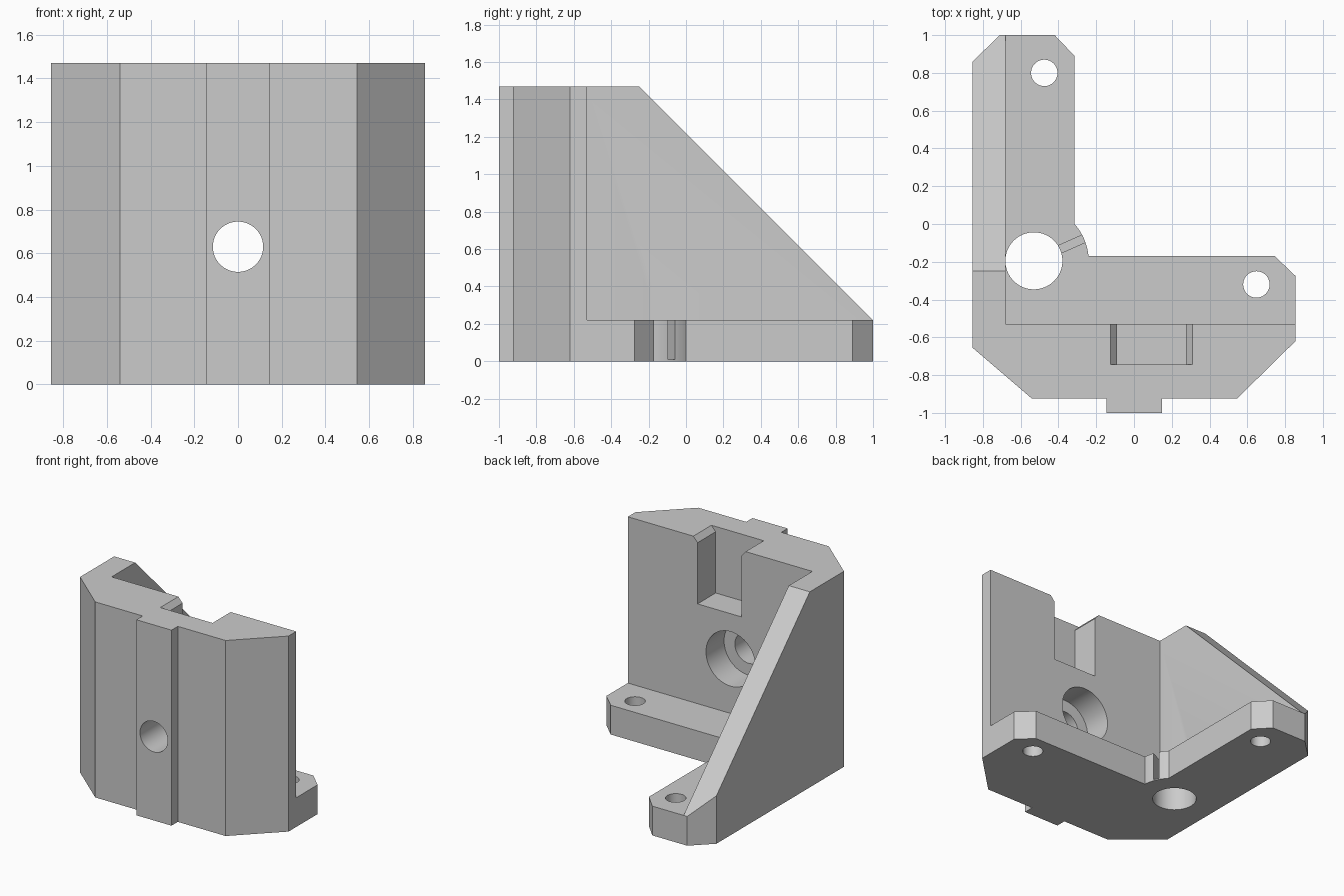
import bpy
from math import sin, cos, radians, atan2
from mathutils import Matrix

cube = bpy.data.objects.get("Cube")
if cube:
    bpy.data.objects.remove(cube, do_unlink=True)

HEIGHT, FOOT = 1.47, 0.22      # overall height, foot plate thickness
WALL_Y, RIB_X = -0.53, -0.68   # inner faces of the wall and the rib
BACK_Y = -0.745                # depth of pocket and counterbore
ROD = (-0.53, -0.195)          # rod hole centre


def prism(name, points, depth, matrix=Matrix()):
    """Extrude a counter-clockwise outline along local z."""
    n = len(points)
    verts = [(x, y, z) for z in (0, depth) for x, y in points]
    faces = [list(range(n))[::-1], list(range(n, 2 * n))]
    faces += [(i, (i + 1) % n, (i + 1) % n + n, i + n) for i in range(n)]
    mesh = bpy.data.meshes.new(name)
    mesh.from_pydata(verts, [], faces)
    mesh.transform(matrix)
    obj = bpy.data.objects.new(name, mesh)
    bpy.context.collection.objects.link(obj)
    return obj


def circle(r, n=64):
    return [(r * cos(radians(360 * i / n)), r * sin(radians(360 * i / n))) for i in range(n)]


def rect(x0, x1, y0, y1):
    return [(x0, y0), (x1, y0), (x1, y1), (x0, y1)]


def at(x, y, z):
    return Matrix.Translation((x, y, z))


# Rounded boss in the inner corner of the foot
boss_r = 0.29
a0 = atan2(-0.17 - ROD[1], 0.289)
a1 = atan2(-ROD[1], 0.215)
boss = [(ROD[0] + boss_r * cos(a0 + (a1 - a0) * i / 12),
         ROD[1] + boss_r * sin(a0 + (a1 - a0) * i / 12)) for i in range(13)]

# Plan outline with front rail and chamfered corners
outline = [(-0.855, -0.655), (-0.54, -0.925), (-0.145, -0.925), (-0.145, -1),
           (0.147, -1), (0.147, -0.925), (0.545, -0.925), (0.855, -0.62),
           (0.855, -0.275), (0.745, -0.17)] + boss + [
           (-0.315, 0.89), (-0.42, 1), (-0.71, 1), (-0.855, 0.86)]
bracket = prism("corner_bracket", outline, HEIGHT)

# Local x, y, z -> world y, z, x  and  world x, z, -y
along_x = Matrix(((0, 0, 1, 0), (1, 0, 0, 0), (0, 1, 0, 0), (0, 0, 0, 1)))
along_y = Matrix.Rotation(radians(90), 4, "X")

cutters = [
    # Space above the foot plate
    prism("foot_space", rect(RIB_X, 2, WALL_Y, 2), 2, at(0, 0, FOOT)),
    # Sloping edge of the side rib
    prism("rib_slope", [(-0.25, HEIGHT), (1.25, -0.03), (2, HEIGHT), (2, 2), (-0.78, 2)],
          1, at(-1, 0, 0) @ along_x),
    # Pocket at the top of the wall, flared at the rim
    prism("top_pocket", [(-0.09, 0.97), (0.275, 0.97), (0.275, HEIGHT - 0.04),
                         (0.31, HEIGHT), (0.31, 1.6), (-0.125, 1.6),
                         (-0.125, HEIGHT), (-0.09, HEIGHT - 0.04)],
          0.5, at(0, BACK_Y + 0.5, 0) @ along_y),
    # Bolt hole and its counterbore
    prism("bolt_hole", circle(0.115), 1, at(0, -0.4, 0.63) @ along_y),
    prism("bolt_counterbore", circle(0.205), 0.4, at(0, BACK_Y + 0.4, 0.63) @ along_y),
    # Rod hole with a slit through the boss
    prism("rod_hole", circle(0.151), 0.6, at(*ROD, -0.2)),
    prism("boss_slit", rect(0.08, 0.4, -0.021, 0.021), 0.5,
          at(*ROD, 0.01) @ Matrix.Rotation(radians(24), 4, "Z")),
]
# Screw holes in the feet
for x, y in ((-0.475, 0.8), (0.648, -0.32)):
    cutters.append(prism("screw_hole", circle(0.07, 48), 0.6, at(x, y, -0.2)))

for cutter in cutters:
    cutter.hide_render = True
    mod = bracket.modifiers.new(cutter.name, "BOOLEAN")
    mod.operation = "DIFFERENCE"
    mod.solver = "EXACT"
    mod.object = cutter

# Bake the cuts and drop the cutters
graph = bpy.context.evaluated_depsgraph_get()
baked = bpy.data.meshes.new_from_object(bracket.evaluated_get(graph))
bracket.modifiers.clear()
bracket.data = baked
for cutter in cutters:
    bpy.data.objects.remove(cutter, do_unlink=True)

# Single grey finish
grey = bpy.data.materials.new("plain_grey")
grey.use_nodes = True
colour = (0.6, 0.6, 0.6, 1)
grey.diffuse_color = colour
grey.node_tree.nodes["Principled BSDF"].inputs["Base Color"].default_value = colour
baked.materials.clear()
baked.materials.append(grey)

bpy.ops.object.select_all(action="DESELECT")
bracket.select_set(True)
bpy.context.view_layer.objects.active = bracket
bpy.ops.object.shade_smooth_by_angle(angle=radians(30))
